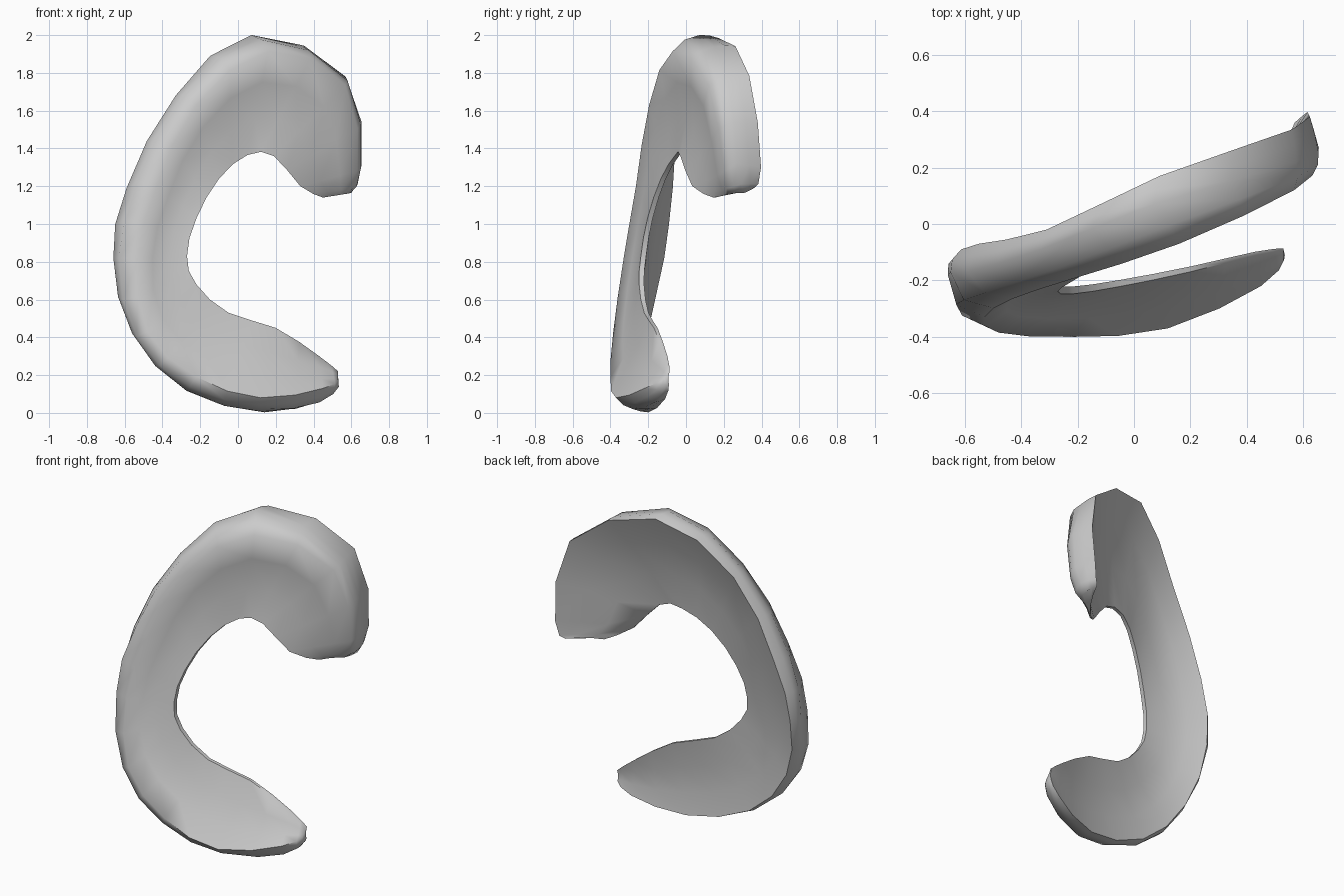
import bpy, bmesh, math
from mathutils import Vector

if "Cube" in bpy.data.objects:
    bpy.data.objects.remove(bpy.data.objects["Cube"])

# Guide rails of the wedge-shaped crescent, from upper horn tip to lower horn tip
FRONT_RIM = [(.575, .22, 1.16), (.632, .20, 1.28), (.568, .12, 1.735), (.16, -.07, 1.915),
             (-.22, -.195, 1.63), (-.43, -.265, 1.20), (-.53, -.33, .82), (-.48, -.385, .43),
             (-.22, -.40, .19), (.12, -.37, .08), (.45, -.22, .13), (.53, -.13, .17)]
OUTER_RIM = [(.60, .31, 1.165), (.655, .27, 1.32), (.575, .22, 1.77), (.07, .07, 2.0),
             (-.33, -.09, 1.68), (-.59, -.17, 1.19), (-.66, -.18, .82), (-.56, -.30, .42),
             (-.275, -.31, .12), (.12, -.28, .02), (.43, -.17, .055), (.535, -.11, .14)]
BACK_RIM = [(.57, .36, 1.19), (.615, .397, 1.30), (.56, .335, 1.785), (.09, .17, 1.985),
            (-.31, -.02, 1.66), (-.55, -.07, 1.19), (-.63, -.115, .82), (-.545, -.20, .435),
            (-.265, -.235, .125), (.14, -.20, .003), (.45, -.11, .075), (.53, -.09, .15)]
INNER_EDGE = [(.45, .15, 1.14), (.33, .04, 1.20), (.19, -.02, 1.36), (.05, -.045, 1.365),
              (-.10, -.12, 1.24), (-.22, -.19, 1.03), (-.27, -.225, .83), (-.22, -.235, .68),
              (-.05, -.21, .53), (.20, -.16, .45), (.43, -.105, .30), (.53, -.09, .22)]


def refine(points):
    """Insert a smooth midpoint between neighbouring rail points."""
    p = [Vector(q) for q in points]
    out = []
    for i in range(len(p) - 1):
        a, d = p[max(i - 1, 0)], p[min(i + 2, len(p) - 1)]
        out += [p[i], (p[i] + p[i + 1]) * .57 - (a + d) * .07]
    return out + [p[-1]]


def bulge(a, b, inner, amount):
    """Midpoint of a rim side pushed outward, away from the inner edge."""
    mid = (a + b) / 2
    side = (b - a).normalized()
    away = mid - inner
    away -= side * away.dot(side)
    return mid + away.normalized() * min(amount, (b - a).length * .25)


rails = [refine(r) for r in (FRONT_RIM, OUTER_RIM, BACK_RIM, INNER_EDGE)]
bm = bmesh.new()
rings = []
count = len(rails[0])
for i, (front, outer, back, inner) in enumerate(zip(*rails)):
    # Round the rim most along the spine, and dish both broad faces
    spine = math.sin(math.pi * i / (count - 1))
    round_off = .008 + .04 * spine ** 4
    dish = Vector((0, min(.032, (back - front).length * .13), 0))
    lip = Vector((0, .004 + .010 * spine, 0))
    lip_back, lip_front = inner + lip, inner - lip
    section = [front, bulge(front, outer, inner, round_off), outer,
               bulge(outer, back, inner, round_off * .3), back,
               back.lerp(lip_back, .3) - dish * .85,
               back.lerp(lip_back, .65) - dish * .9,
               lip_back, lip_front,
               lip_front.lerp(front, .35) + dish * .6,
               lip_front.lerp(front, .7) + dish * .6]
    rings.append([bm.verts.new(v) for v in section])

# Skin between neighbouring sections, then close both horn tips
for r0, r1 in zip(rings, rings[1:]):
    n = len(r0)
    for k in range(n):
        bm.faces.new((r0[k], r0[(k + 1) % n], r1[(k + 1) % n], r1[k]))
bm.faces.new(rings[0])
bm.faces.new(rings[-1])
bmesh.ops.recalc_face_normals(bm, faces=bm.faces)

mesh = bpy.data.meshes.new("crescent_pad")
bm.to_mesh(mesh)
bm.free()
pad = bpy.data.objects.new("crescent_pad", mesh)
bpy.context.collection.objects.link(pad)

grey = bpy.data.materials.new("light_grey")
grey.diffuse_color = (.6, .6, .6, 1)
grey.use_nodes = True
grey.node_tree.nodes["Principled BSDF"].inputs["Base Color"].default_value = grey.diffuse_color
mesh.materials.append(grey)

bpy.context.view_layer.objects.active = pad
pad.select_set(True)
bpy.ops.object.shade_smooth_by_angle(angle=math.radians(60))
